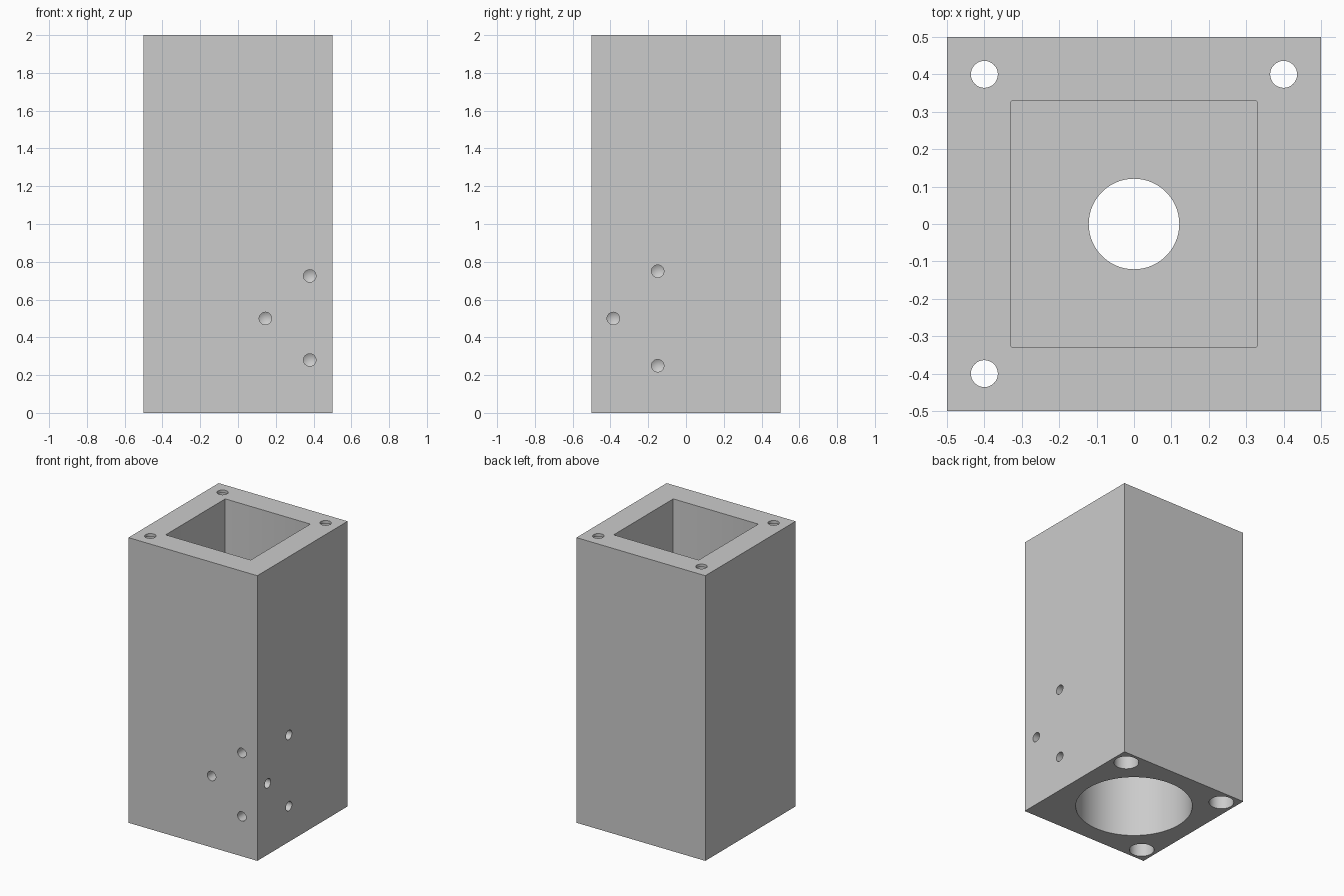
import bpy, bmesh
from math import radians, pi
from mathutils import Matrix, Vector

if "Cube" in bpy.data.objects:
    bpy.data.objects.remove(bpy.data.objects["Cube"], do_unlink=True)

grey = bpy.data.materials.new("plain_grey")
grey.use_nodes = True
grey.diffuse_color = (0.6, 0.6, 0.6, 1)
grey.node_tree.nodes["Principled BSDF"].inputs["Base Color"].default_value = (0.6, 0.6, 0.6, 1)


def finish(name, bm, matrix=Matrix()):
    bmesh.ops.recalc_face_normals(bm, faces=bm.faces)
    mesh = bpy.data.meshes.new(name)
    bm.to_mesh(mesh)
    bm.free()
    mesh.transform(matrix)
    mesh.materials.append(grey)
    obj = bpy.data.objects.new(name, mesh)
    bpy.context.collection.objects.link(obj)
    return obj


def box(name, size, low, high, round_edges=0):
    """Square column between two heights, with optional rounded upright edges."""
    bm = bmesh.new()
    bmesh.ops.create_cube(bm, size=1)
    bmesh.ops.scale(bm, vec=(size, size, high - low), verts=bm.verts)
    bmesh.ops.translate(bm, vec=(0, 0, (low + high) / 2), verts=bm.verts)
    if round_edges:
        upright = [e for e in bm.edges if abs(e.verts[0].co.z - e.verts[1].co.z) > 0.01]
        bmesh.ops.bevel(bm, geom=upright, offset=round_edges, segments=3,
                        profile=0.5, affect='EDGES')
    return finish(name, bm)


def drill(name, profile, matrix, sides):
    """Turned cutter from a (radius, height) profile that starts and ends on the axis."""
    bm = bmesh.new()
    verts = [bm.verts.new((r, 0, z)) for r, z in profile]
    edges = [bm.edges.new(pair) for pair in zip(verts, verts[1:])]
    bmesh.ops.spin(bm, geom=verts + edges, cent=(0, 0, 0), axis=(0, 0, 1),
                   angle=2 * pi, steps=sides)
    bmesh.ops.remove_doubles(bm, verts=bm.verts, dist=0.0001)
    return finish(name, bm, matrix)


def cut(body, cutter):
    mod = body.modifiers.new("cut", 'BOOLEAN')
    mod.operation = 'DIFFERENCE'
    mod.solver = 'EXACT'
    mod.object = cutter
    bpy.context.view_layer.objects.active = body
    bpy.ops.object.modifier_apply(modifier=mod.name)
    bpy.data.objects.remove(cutter, do_unlink=True)


housing = box("housing", 1, 0, 2)

# Square pocket from the top
cut(housing, box("pocket_cutter", 0.66, 1.05, 2.1, 0.006))

# Wide round bore from below, with a narrow hole through the inner floor
cut(housing, drill("bore_cutter",
                   [(0, -0.1), (0.376, -0.1), (0.376, 1), (0.121, 1), (0.121, 1.2), (0, 1.2)],
                   Matrix(), 96))

# Stepped bolt holes in three corners
for x, y in ((-0.4, -0.4), (-0.4, 0.4), (0.4, 0.4)):
    cut(housing, drill("bolt_hole_cutter",
                       [(0, -0.1), (0.08, -0.1), (0.08, 1.98), (0.036, 1.98),
                        (0.036, 2.1), (0, 2.1)],
                       Matrix.Translation((x, y, 0)), 48))

# Blind drilled holes with conical tips in the front and right faces
tip = [(0, -0.05), (0.033, -0.05), (0.033, 0.1), (0, 0.12)]
into_front = Matrix.Rotation(radians(-90), 4, 'X')
into_right = Matrix.Rotation(radians(-90), 4, 'Y')
blind_holes = [(Vector((x, -0.5, z)), into_front)
               for x, z in ((0.38, 0.725), (0.145, 0.5), (0.38, 0.28))]
blind_holes += [(Vector((0.5, y, z)), into_right)
                for y, z in ((-0.15, 0.75), (-0.385, 0.5), (-0.15, 0.25))]
for place, turn in blind_holes:
    cut(housing, drill("blind_hole_cutter", tip, Matrix.Translation(place) @ turn, 32))

# Smooth round walls, sharp corners
bpy.ops.object.select_all(action='DESELECT')
housing.select_set(True)
bpy.context.view_layer.objects.active = housing
bpy.ops.object.shade_smooth_by_angle(angle=radians(25))
